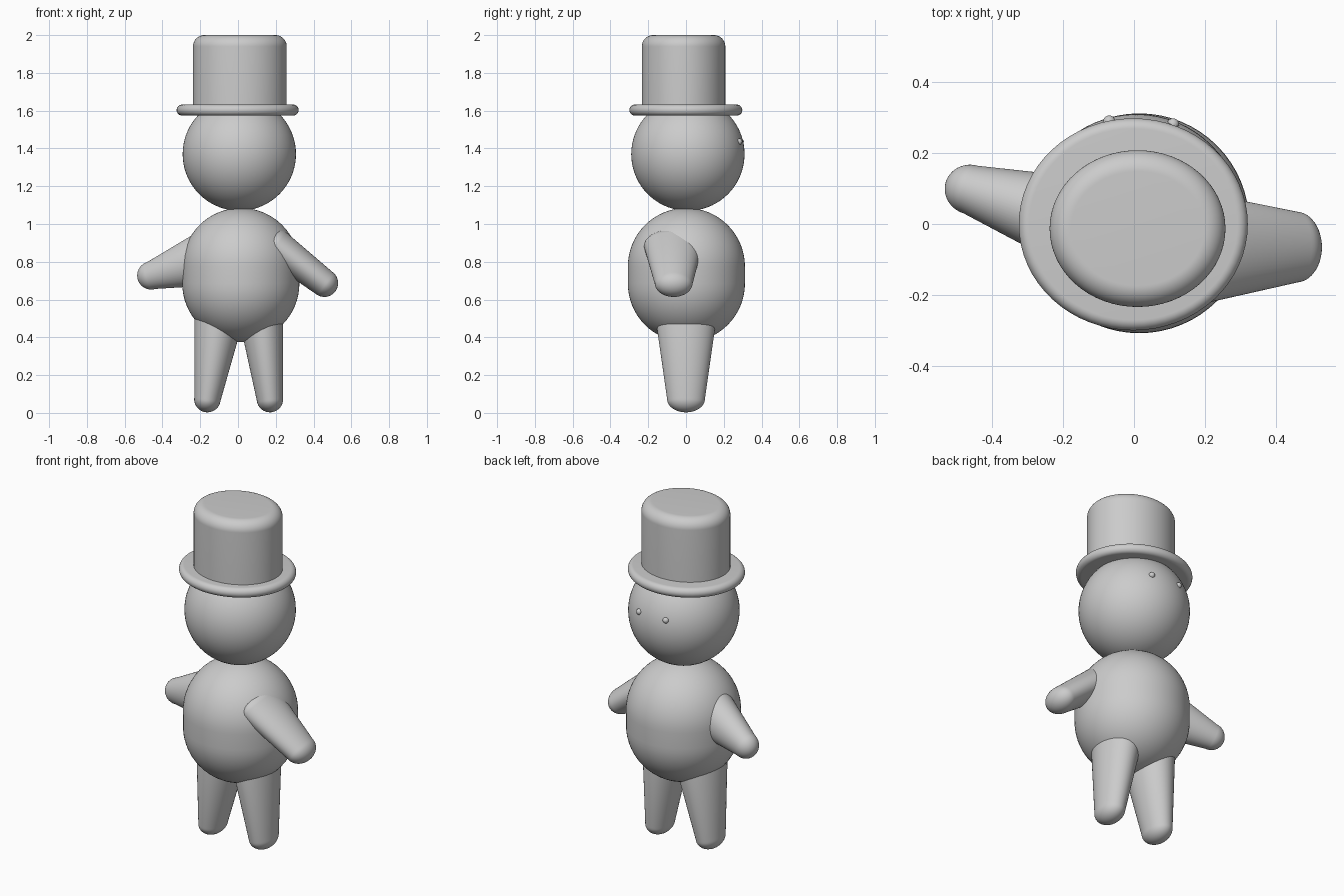
import bpy, bmesh, math
from mathutils import Vector

if "Cube" in bpy.data.objects:
    bpy.data.objects.remove(bpy.data.objects["Cube"])

SEG = 64


def skin(name, rings):
    """Closed smooth surface through rings of (centre, u axis, v axis)."""
    bm = bmesh.new()
    loops = []
    for c, u, v in rings:
        loops.append([bm.verts.new(c + u * math.cos(a) + v * math.sin(a))
                      for a in (2 * math.pi * i / SEG for i in range(SEG))])
    for lo, hi in zip(loops, loops[1:]):
        for i in range(SEG):
            j = (i + 1) % SEG
            bm.faces.new((lo[i], lo[j], hi[j], hi[i]))
    bm.faces.new(loops[0][::-1])
    bm.faces.new(loops[-1])
    bmesh.ops.recalc_face_normals(bm, faces=bm.faces)
    me = bpy.data.meshes.new(name)
    bm.to_mesh(me)
    bm.free()
    ob = bpy.data.objects.new(name, me)
    bpy.context.collection.objects.link(ob)
    bpy.ops.object.select_all(action='DESELECT')
    ob.select_set(True)
    bpy.context.view_layer.objects.active = ob
    bpy.ops.object.shade_smooth_by_angle(angle=math.radians(40))
    return ob


def arc(r, z, a0, a1, rad, n=16):
    """Profile arc of (radius, height) points, angles in degrees."""
    return [(r + rad * math.cos(math.radians(a0 + (a1 - a0) * i / n)),
             z + rad * math.sin(math.radians(a0 + (a1 - a0) * i / n)))
            for i in range(n + 1)]


def lathe(name, x, y, profile, flat=0.0):
    """Upright revolved part; flat narrows it along y."""
    return skin(name, [(Vector((x, y, z)), Vector((r, 0, 0)), Vector((0, r - flat, 0)))
                       for r, z in profile])


def limb(name, tip, root, tip_r, root_r):
    """Tapered limb with round ends; radii are (along y, across)."""
    tip, root = Vector(tip), Vector(root)
    ax = (root - tip).normalized()
    u = (Vector((0, 1, 0)) - ax * ax.y).normalized()
    v = ax.cross(u)
    rings = []
    for i in range(13):
        t = math.radians(1 + 89 * i / 12)
        rings.append((tip - ax * tip_r[1] * math.cos(t),
                      u * tip_r[0] * math.sin(t), v * tip_r[1] * math.sin(t)))
    for i in range(9):
        t = math.radians(1 + 89 * (8 - i) / 8)
        rings.append((root + ax * 0.08 * math.cos(t),
                      u * root_r[0] * math.sin(t), v * root_r[1] * math.sin(t)))
    return skin(name, rings)


# Body (capsule) and head (ball)
lathe("body", 0.015, 0.002, arc(0, 0.685, -89.5, 0, 0.31) + arc(0, 0.775, 0, 89.5, 0.31))
lathe("head", 0.007, 0.01, arc(0, 1.37, -89.5, 89.5, 0.3, 36))

# Oval top hat
lathe("hat_brim", -0.002, -0.001,
      arc(0.294, 1.603, -90, 90, 0.029), flat=0.024)
lathe("hat_crown", 0.01, -0.013,
      [(0.248, 1.6)] + arc(0.188, 1.94, 0, 90, 0.06), flat=0.027)

# Legs
limb("left_leg", (-0.162, 0, 0.073), (-0.095, 0, 0.55), (0.1, 0.07), (0.168, 0.137))
limb("right_leg", (0.169, 0, 0.073), (0.118, 0, 0.55), (0.1, 0.07), (0.168, 0.122))

# Arms
limb("left_arm", (-0.46, 0.097, 0.727), (-0.16, 0.005, 0.82), (0.07, 0.074), (0.13, 0.15))
limb("right_arm", (0.457, -0.065, 0.687), (0.2, -0.068, 0.885), (0.1, 0.073), (0.155, 0.09))

# Tiny eyes on the back-facing side of the head
for name, x, y in (("eye_a", 0.11, 0.281), ("eye_b", -0.07, 0.289)):
    lathe(name, x, y, arc(0, 1.436, -88, 88, 0.017))
